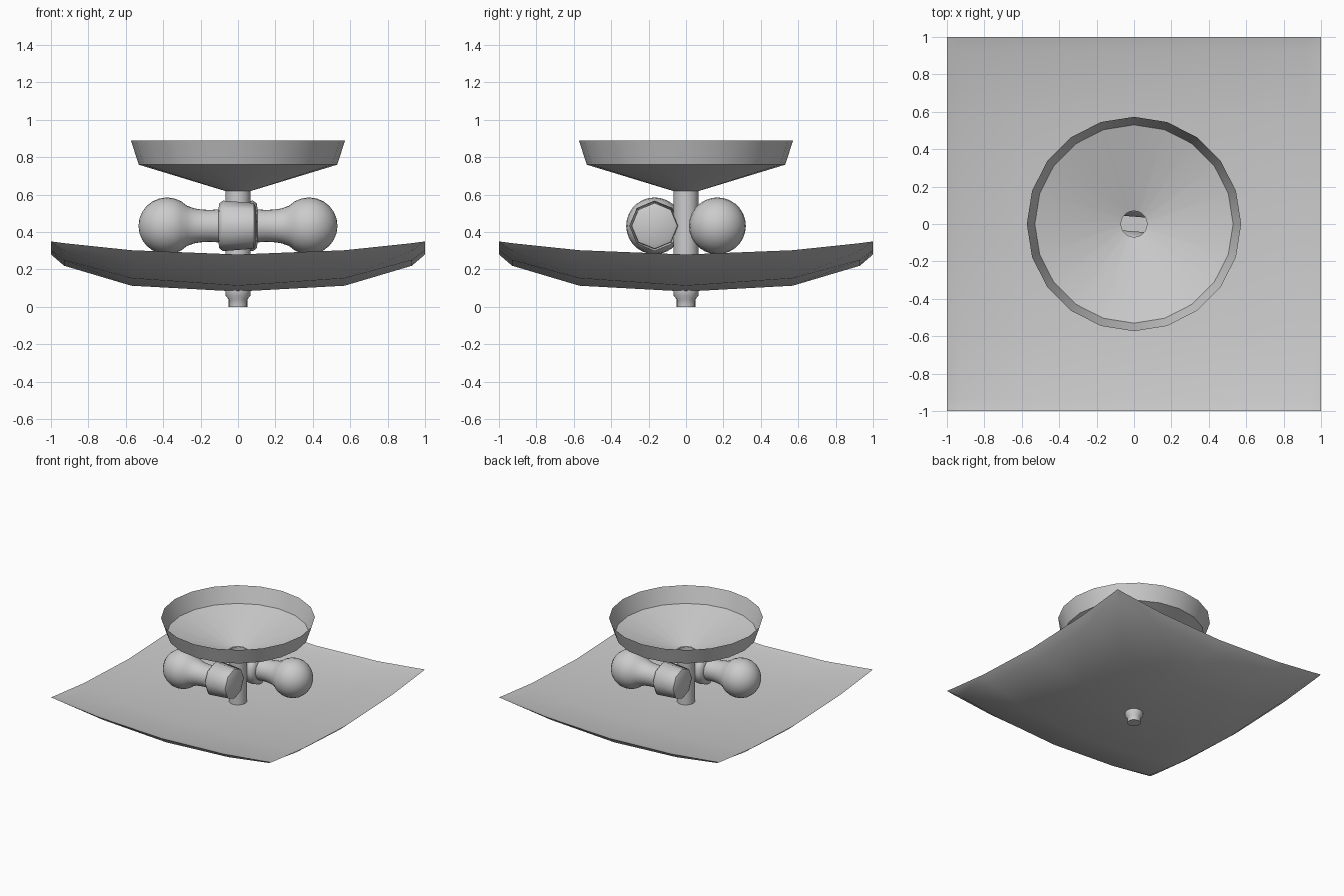
import bpy, math
from mathutils import Matrix

if "Cube" in bpy.data.objects:
    bpy.data.objects.remove(bpy.data.objects["Cube"])


def finish(name, verts, faces, smooth=30):
    mesh = bpy.data.meshes.new(name)
    mesh.from_pydata(verts, [], faces)
    obj = bpy.data.objects.new(name, mesh)
    bpy.context.collection.objects.link(obj)
    bpy.ops.object.select_all(action='DESELECT')
    obj.select_set(True)
    bpy.context.view_layer.objects.active = obj
    bpy.ops.object.mode_set(mode='EDIT')
    bpy.ops.mesh.select_all(action='SELECT')
    bpy.ops.mesh.remove_doubles(threshold=0.0005)
    bpy.ops.mesh.normals_make_consistent(inside=False)
    bpy.ops.object.mode_set(mode='OBJECT')
    bpy.ops.object.shade_smooth_by_angle(angle=math.radians(smooth))
    return obj


def lathe(name, profile, sides, matrix=Matrix(), smooth=30):
    """Revolve (radius, height) points around local z."""
    verts, faces = [], []
    for r, h in profile:
        for i in range(sides):
            a = 2 * math.pi * i / sides
            verts.append(matrix @ Matrix.Translation((r * math.cos(a), r * math.sin(a), h)).translation)
    for j in range(len(profile) - 1):
        for i in range(sides):
            k = (i + 1) % sides
            a, b = j * sides, (j + 1) * sides
            faces.append((a + i, a + k, b + k, b + i))
    return finish(name, verts, faces, smooth)


# Ceiling canopy: open dish with a flared rim
lathe("canopy", [(0.07, 0.62), (0.53, 0.76), (0.573, 0.89)], 20)

# Hollow stem and bottom finial
lathe("stem", [(0.067, 0.19), (0.067, 0.62)], 20)
lathe("finial", [(0.067, 0.09), (0.067, 0.06), (0.05, 0.04), (0.05, 0), (0, 0)], 20, smooth=50)

# Square glass shade: shallow dished top, deeper underside, meeting at the rim.
# Each ring: half-size -> (height at mid-side, extra height at the corner factor)
layers = {
    "top": {0: (0.2, 0), 0.57: (0.223, 0.07), 0.93: (0.262, 0.07), 1: (0.28, 0.07)},
    "bottom": {0: (0.082, 0), 0.57: (0.113, 0.123), 0.93: (0.22, 0.0925), 1: (0.28, 0.07)},
}
steps = [-1, -0.93, -0.57, 0, 0.57, 0.93, 1]
n = len(steps)
verts, faces = [], []
for rings in layers.values():
    o = len(verts)
    for y in steps:
        for x in steps:
            s, t = max(abs(x), abs(y)), min(abs(x), abs(y))
            mid, lift = rings[s]
            verts.append((x, y, mid + lift * t * t))
    for j in range(n - 1):
        for i in range(n - 1):
            a, b = o + j * n + i, o + j * n + i + 1
            c, d = b + n, a + n
            # split diagonal cells along the diagonals
            if i == j:
                faces += [(a, b, c), (a, c, d)]
            elif i + j == n - 2:
                faces += [(a, b, d), (b, c, d)]
            else:
                faces.append((a, b, c, d))
finish("shade", verts, faces, 30)

# Two bulbs with tapered sockets, facing opposite ways
globe = [(0.152 * math.sin(math.radians(a)), 0.38 + 0.152 * math.cos(math.radians(a)))
         for a in range(0, 136, 15)]
neck = [(0.094, 0.235), (0.088, 0.2), (0.085, 0.15), (0.088, 0.11), (0.088, 0.06)]
socket = [(0.085, 0.105), (0.12, 0.10), (0.135, 0.08), (0.122, -0.085), (0.10, -0.095), (0, -0.102)]
for side, turn in (("front", math.pi), ("back", 0)):
    m = (Matrix.Rotation(turn, 4, 'Z') @ Matrix.Translation((0, 0.168, 0.433))
         @ Matrix.Rotation(math.pi / 2, 4, 'Y'))
    lathe(side + "_bulb", globe + neck, 28, m)
    lathe(side + "_socket", socket, 8, m, 50)
